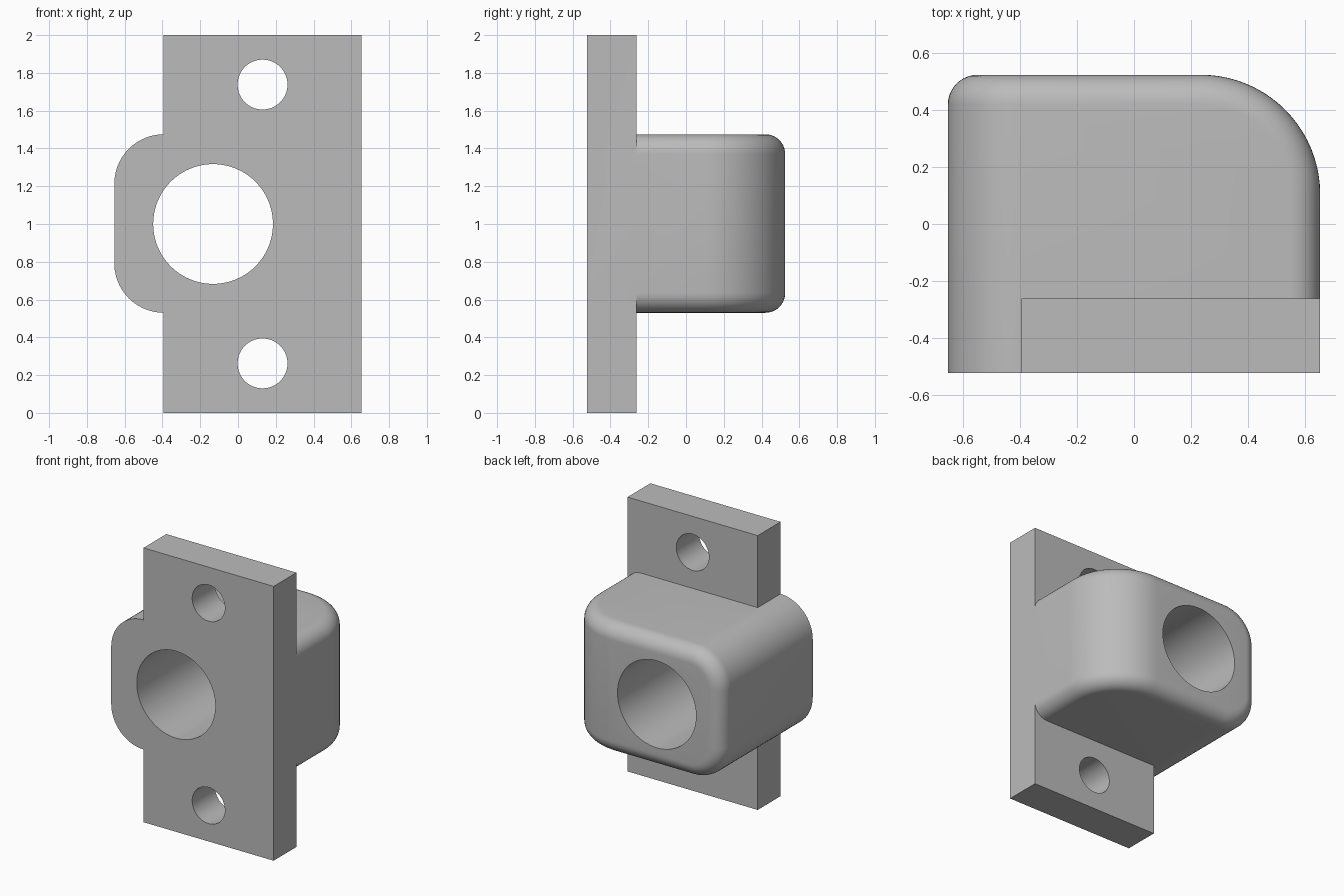
import bpy, bmesh, math
from mathutils import Vector, Matrix

cube = bpy.data.objects.get("Cube")
if cube:
    bpy.data.objects.remove(cube, do_unlink=True)

grey = bpy.data.materials.new("plain grey")
grey.use_nodes = True
colour = (0.5, 0.5, 0.5, 1)
grey.diffuse_color = colour
grey.node_tree.nodes["Principled BSDF"].inputs["Base Color"].default_value = colour

FRONT, BACK, SIDE = -0.525, 0.525, 0.655


def add_object(name, bm):
    bmesh.ops.recalc_face_normals(bm, faces=bm.faces)
    mesh = bpy.data.meshes.new(name)
    bm.to_mesh(mesh)
    bm.free()
    mesh.materials.append(grey)
    obj = bpy.data.objects.new(name, mesh)
    bpy.context.collection.objects.link(obj)
    return obj


def box(low, high):
    bm = bmesh.new()
    low, high = Vector(low), Vector(high)
    bmesh.ops.create_cube(bm, size=1)
    bmesh.ops.scale(bm, vec=high - low, verts=bm.verts)
    bmesh.ops.translate(bm, vec=(low + high) / 2, verts=bm.verts)
    return bm


def round_edges(bm, rule, radius, segments):
    edges = [e for e in bm.edges if rule(e)]
    bmesh.ops.bevel(bm, geom=edges, offset=radius, offset_type='OFFSET',
                    segments=segments, profile=0.5, affect='EDGES',
                    clamp_overlap=False)


def along(e, axis):
    d = (e.verts[1].co - e.verts[0].co).normalized()
    return abs(d[axis]) > 0.99


def middle(e):
    return (e.verts[0].co + e.verts[1].co) / 2


def hole_cutter(name, x, z, radius):
    bm = bmesh.new()
    bmesh.ops.create_cone(bm, cap_ends=True, segments=96, radius1=radius,
                          radius2=radius, depth=2,
                          matrix=Matrix.Translation((x, 0, z))
                          @ Matrix.Rotation(math.pi / 2, 4, 'X'))
    return add_object(name, bm)


def combine(target, tool, operation):
    mod = target.modifiers.new(operation.lower(), 'BOOLEAN')
    mod.operation, mod.solver, mod.object = operation, 'EXACT', tool
    bpy.ops.object.select_all(action='DESELECT')
    bpy.context.view_layer.objects.active = target
    target.select_set(True)
    bpy.ops.object.modifier_apply(modifier=mod.name)
    bpy.data.objects.remove(tool, do_unlink=True)


# Housing: big corner radii first, then one fillet round the back rim
bm = box((-SIDE, FRONT, 0.53), (SIDE, BACK, 1.475))
round_edges(bm, lambda e: along(e, 2) and middle(e).x > 0 and middle(e).y > 0, 0.42, 20)
round_edges(bm, lambda e: along(e, 1) and middle(e).x < -0.6, 0.262, 14)
round_edges(bm, lambda e: e.calc_face_angle(0) > 1.0 and middle(e).y > FRONT + 0.01, 0.105, 10)
housing = add_object("bearing_housing", bm)

# Mounting plate
plate = add_object("mounting_plate", box((-0.395, FRONT, 0), (SIDE, -0.262, 2)))
combine(housing, plate, 'UNION')

# Main bore and the two screw holes
for name, x, z, radius in (("main_bore", -0.132, 1.0, 0.317),
                           ("upper_screw_hole", 0.13, 1.738, 0.132),
                           ("lower_screw_hole", 0.13, 0.262, 0.132)):
    combine(housing, hole_cutter(name, x, z, radius), 'DIFFERENCE')

housing.select_set(True)
bpy.context.view_layer.objects.active = housing
bpy.ops.object.shade_smooth_by_angle(angle=math.radians(30))
